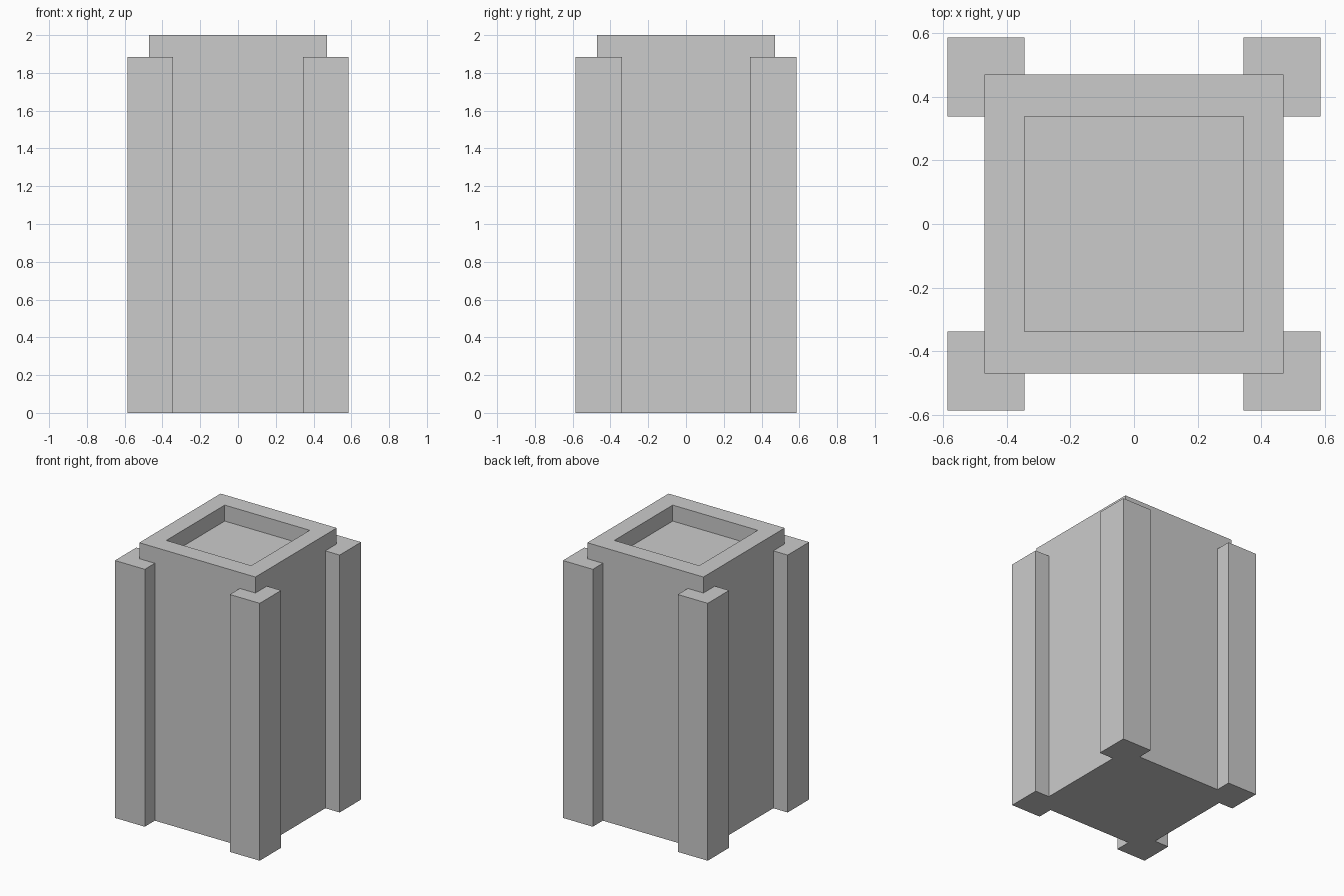
import bpy, bmesh

if "Cube" in bpy.data.objects:
    bpy.data.objects.remove(bpy.data.objects["Cube"])

CORE = 0.47              # half width of the central column
POST = 0.586             # outer half width over the corner posts
IN_X, IN_Y = 0.344, 0.338  # inner edges of posts, also the recess half sizes
TOP, SHOULDER = 2.0, 1.883


def new_object(name, bm):
    bmesh.ops.recalc_face_normals(bm, faces=bm.faces)
    mesh = bpy.data.meshes.new(name)
    bm.to_mesh(mesh)
    bm.free()
    obj = bpy.data.objects.new(name, mesh)
    bpy.context.collection.objects.link(obj)
    return obj


def rect(bm, hx, hy, z):
    return [bm.verts.new((sx * hx, sy * hy, z))
            for sx, sy in ((-1, -1), (1, -1), (1, 1), (-1, 1))]


# Central column with raised rim and sunken top panel
bm = bmesh.new()
rings = [rect(bm, CORE, CORE, 0), rect(bm, CORE, CORE, TOP),
         rect(bm, IN_X, IN_Y, TOP), rect(bm, IN_X, IN_Y, SHOULDER)]
for a, b in zip(rings, rings[1:]):
    for i in range(4):
        j = (i + 1) % 4
        bm.faces.new((a[i], a[j], b[j], b[i]))
bm.faces.new(rings[0])
bm.faces.new(rings[-1])
new_object("column", bm)

# L-shaped corner posts wrapped around the column, mirrored to all corners
profile = [(IN_X, CORE), (CORE, CORE), (CORE, IN_Y),
           (POST, IN_Y), (POST, POST), (IN_X, POST)]
bm = bmesh.new()
base = bm.faces.new([bm.verts.new((x, y, 0)) for x, y in profile])
ext = bmesh.ops.extrude_face_region(bm, geom=[base], use_keep_orig=True)
bmesh.ops.translate(bm, vec=(0, 0, SHOULDER),
                    verts=[v for v in ext["geom"] if isinstance(v, bmesh.types.BMVert)])
posts = new_object("corner_posts", bm)
mirror = posts.modifiers.new("Mirror", 'MIRROR')
mirror.use_axis = (True, True, False)
mirror.use_mirror_merge = False
